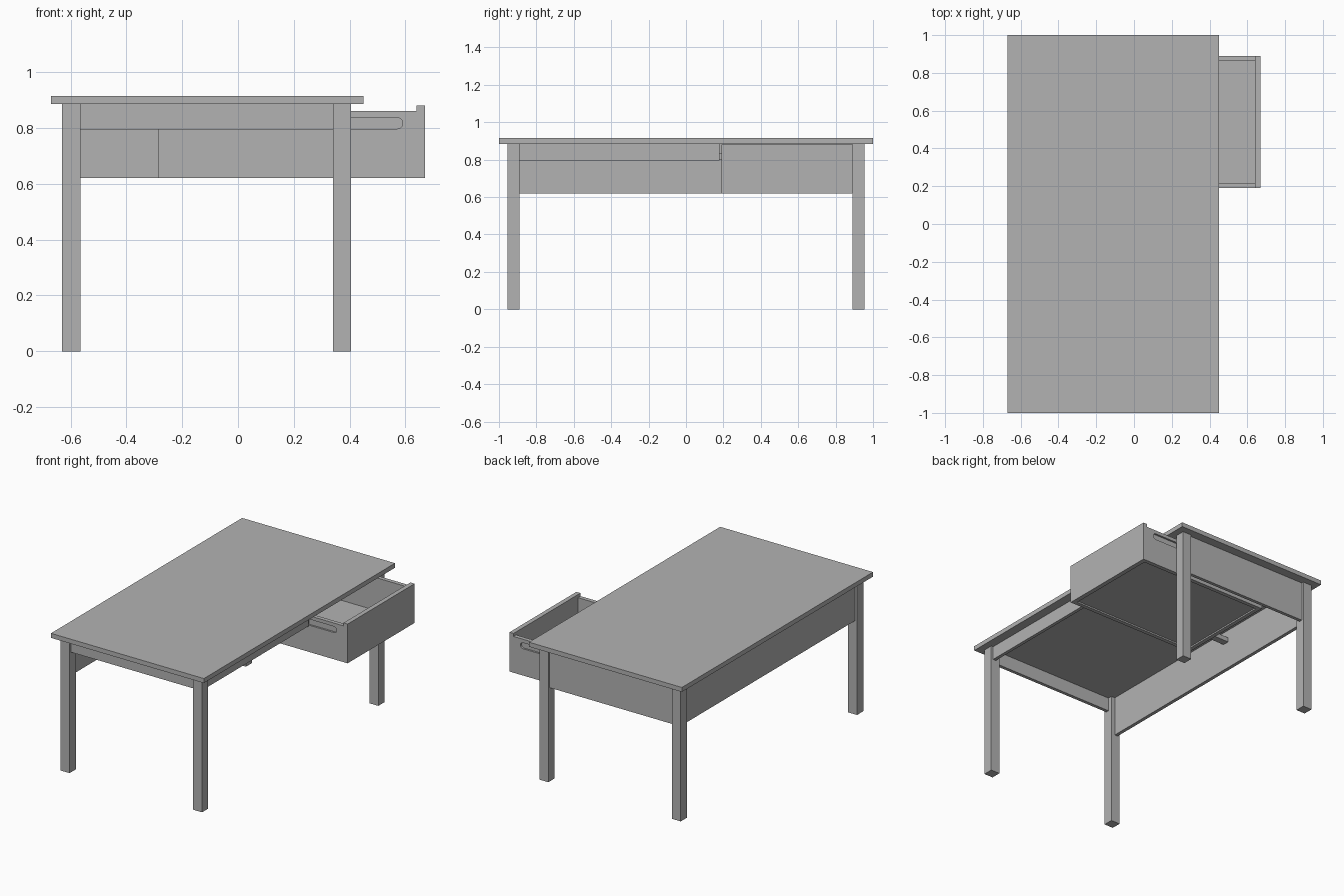
import bpy, bmesh
from math import pi, sin, cos

if "Cube" in bpy.data.objects:
    bpy.data.objects.remove(bpy.data.objects["Cube"], do_unlink=True)

grey = bpy.data.materials.new("plain_grey")
grey.use_nodes = True
colour = (0.45, 0.45, 0.45, 1)
grey.diffuse_color = colour
grey.node_tree.nodes["Principled BSDF"].inputs["Base Color"].default_value = colour


def finish(name, bm):
    bmesh.ops.recalc_face_normals(bm, faces=bm.faces)
    mesh = bpy.data.meshes.new(name)
    bm.to_mesh(mesh)
    bm.free()
    mesh.materials.append(grey)
    obj = bpy.data.objects.new(name, mesh)
    bpy.context.collection.objects.link(obj)
    return obj


def box(name, x, y, z):
    """Box from (low, high) ranges."""
    bm = bmesh.new()
    bmesh.ops.create_cube(bm, size=1)
    for v in bm.verts:
        for i, (low, high) in enumerate((x, y, z)):
            v.co[i] = low if v.co[i] < 0 else high
    return finish(name, bm)


def plate(name, outline, y0, y1):
    """Extrude an x-z outline along y."""
    bm = bmesh.new()
    face = bm.faces.new([bm.verts.new((x, y0, z)) for x, z in outline])
    new = bmesh.ops.extrude_face_region(bm, geom=[face])["geom"]
    for v in new:
        if isinstance(v, bmesh.types.BMVert):
            v.co.y = y1
    return finish(name, bm)


# Table top and legs
UNDER = 0.885
box("table_top", (-0.67, 0.45), (-1, 1), (UNDER, 0.915))
for side, x in (("left", (0.34, 0.405)), ("right", (-0.63, -0.565))):
    box(f"front_{side}_leg", x, (-0.955, -0.89), (0, UNDER))
    box(f"back_{side}_leg", x, (0.89, 0.955), (0, UNDER))

# Deep panels on two sides, shallow rails on the other two
box("right_panel", (-0.615, -0.592), (-0.89, 0.89), (0.62, UNDER))
box("back_panel", (-0.565, 0.34), (0.918, 0.94), (0.62, UNDER))
box("front_rail", (-0.565, 0.34), (-0.94, -0.918), (0.795, UNDER))
box("left_rail", (0.368, 0.39), (-0.89, 0.18), (0.795, UNDER))

# Drawer runners
box("front_runner", (-0.592, 0.38), (0.155, 0.2), (0.802, 0.832))
box("back_runner", (-0.592, 0.36), (0.88, 0.918), (0.802, 0.832))

# Drawer sides: a plain inner board and an outer board with a rounded slot
BACK, FRONT = -0.285, 0.64
LOW, HIGH = 0.62, 0.86
slot_z, radius, slot_x = 0.817, 0.02, 0.57
arc = [(slot_x + radius * sin(a), slot_z - radius * cos(a))
       for a in (pi * i / 12 for i in range(13))]
outline = ([(BACK, LOW), (FRONT, LOW), (FRONT, HIGH), (BACK, HIGH),
            (BACK, slot_z + radius)] + arc[::-1] + [(BACK, slot_z - radius)])
for name, outer, sign in (("front", 0.19, 1), ("back", 0.89, -1)):
    middle, inner = outer + sign * 0.012, outer + sign * 0.027
    plate(f"drawer_{name}_side_slotted", outline, outer, middle)
    box(f"drawer_{name}_side_inner", (BACK, FRONT),
        sorted((middle, inner)), (LOW, HIGH))

# Drawer ends and recessed bottom
box("drawer_front", (FRONT, 0.67), (0.19, 0.89), (LOW, 0.88))
box("drawer_end", (BACK, BACK + 0.027), (0.217, 0.863), (LOW, HIGH))
box("drawer_bottom", (BACK + 0.027, FRONT), (0.217, 0.863), (0.63, 0.642))
